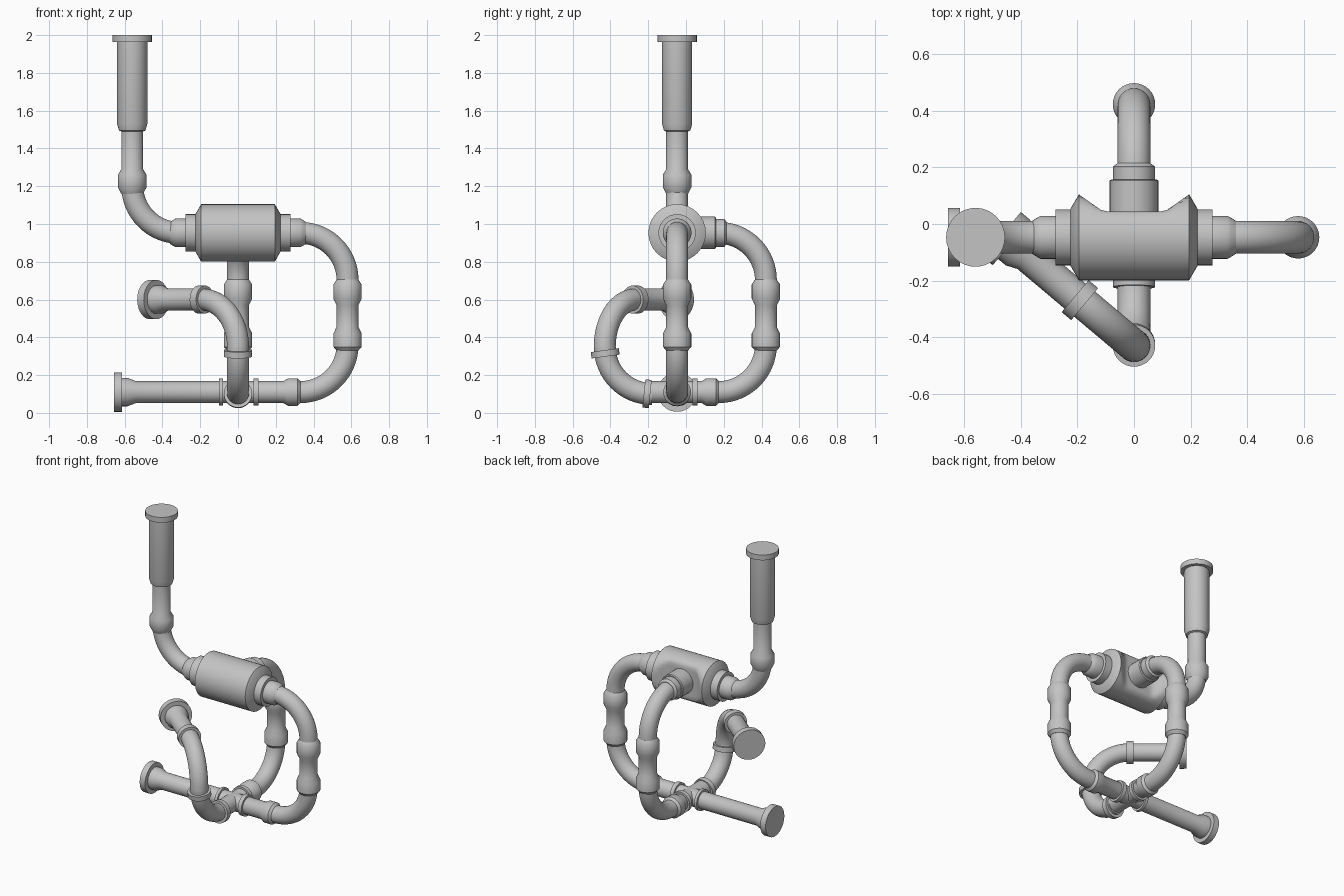
import bpy, bmesh, math
from mathutils import Vector, Matrix

if "Cube" in bpy.data.objects:
    bpy.data.objects.remove(bpy.data.objects["Cube"])

SEG = 32
YC = -0.047            # depth of the main axis
ZV, ZB = 0.953, 0.11   # heights of valve axis and bottom pipe axis
R = 0.058              # pipe radius
X, Y, Z = Vector((1, 0, 0)), Vector((0, 1, 0)), Vector((0, 0, 1))

grey = bpy.data.materials.new("pipe_grey")
grey.diffuse_color = (0.55, 0.55, 0.55, 1)
grey.use_nodes = True
grey.node_tree.nodes["Principled BSDF"].inputs["Base Color"].default_value = grey.diffuse_color


def sweep(name, stations):
    """Skin circles given as (centre, tangent, radius), with closed ends."""
    bm = bmesh.new()
    t0 = stations[0][1].normalized()
    side = t0.orthogonal().normalized()
    rings = []
    for c, t, r in stations:
        t = t.normalized()
        side = t0.rotation_difference(t) @ side
        t0 = t
        up = t.cross(side)
        rings.append([bm.verts.new(c + r * (math.cos(a) * side + math.sin(a) * up))
                      for a in (2 * math.pi * i / SEG for i in range(SEG))])
    for a, b in zip(rings, rings[1:]):
        for i in range(SEG):
            j = (i + 1) % SEG
            bm.faces.new((a[i], a[j], b[j], b[i]))
    bm.faces.new(rings[0][::-1])
    bm.faces.new(rings[-1])
    bmesh.ops.recalc_face_normals(bm, faces=bm.faces)
    me = bpy.data.meshes.new(name)
    bm.to_mesh(me)
    bm.free()
    me.materials.append(grey)
    ob = bpy.data.objects.new(name, me)
    bpy.context.collection.objects.link(ob)
    bpy.ops.object.select_all(action='DESELECT')
    ob.select_set(True)
    bpy.context.view_layer.objects.active = ob
    bpy.ops.object.shade_smooth_by_angle(angle=math.radians(35))
    return ob


def lathe(name, origin, axis, profile):
    """Turned part: profile holds (distance along axis, radius)."""
    return sweep(name, [(origin + axis * d, axis, r) for d, r in profile])


def arc(start, d0, d1, r, ang):
    """Point and tangent after turning by ang from d0 toward d1."""
    return (start + r * (math.sin(ang) * d0 + (1 - math.cos(ang)) * d1),
            math.cos(ang) * d0 + math.sin(ang) * d1)


def bend(name, start, d0, d1, r=0.25, n=16, pr=R):
    return sweep(name, [(*arc(start, d0, d1, r, math.pi / 2 * i / n), pr)
                        for i in range(n + 1)])


def ring(name, centre, axis, r=0.072, half=0.014):
    return lathe(name, centre, axis, [(-half, r), (half, r)])


base = Vector((0, YC, ZB))
valve = Vector((0, YC, ZV))

# valve body, with its back flattened into a notch around the rear outlet
prof = [(-0.225, 0.10), (-0.195, 0.152)]
prof += [(-0.195 + 0.39 * i / 20, 0.152) for i in range(1, 21)] + [(0.225, 0.10)]
body = lathe("valve_body", valve, X, prof)
for v in body.data.vertices:
    if abs(v.co.x) < 0.196:
        v.co.y = min(v.co.y, YC + 0.092 + max(0, abs(v.co.x) - 0.11) * 0.7)

# valve side hubs
for s, tag in ((1, "right"), (-1, "left")):
    lathe("valve_hub_" + tag, valve, X * s,
          [(0.20, 0.099), (0.277, 0.099), (0.277, 0.076), (0.33, 0.076), (0.345, 0.068), (0.36, R)])
lathe("valve_hub_back", valve, Y,
      [(0.04, 0.086), (0.20, 0.086), (0.205, 0.08), (0.205, 0.074), (0.25, 0.074), (0.262, R)])

# two return loops from valve to bottom cross
for d, off, tag in ((X, 0.33, "right"), (Y, 0.22, "back")):
    side = d * (off + 0.25)
    bend("upper_elbow_" + tag, valve + d * off, d, -Z)
    bend("lower_elbow_" + tag, base + d * off, d, Z)
    lathe("riser_" + tag, Vector((0, YC, 0)) + side, Z,
          [(0.33, R), (0.35, 0.075), (0.42, 0.075), (0.455, R), (0.57, R),
           (0.605, 0.075), (0.68, 0.075), (0.705, R)])
    lathe("bottom_pipe_" + tag, base, d,
          [(0, R), (off - 0.09, R), (off - 0.065, 0.073), (off - 0.015, 0.073), (off, R)])
    ring("cross_ring_" + tag, base + d * 0.095, d)

# left outlet along the bottom
ring("cross_ring_left", base - X * 0.09, X, 0.072, 0.01)
lathe("left_outlet_pipe", base, -X,
      [(0, R), (0.54, R), (0.585, 0.075), (0.62, 0.075)])
lathe("left_outlet_flange", base, -X, [(0.615, 0.104), (0.657, 0.104)])

# tall inlet column and its elbow into the valve
col = Vector((-0.56, YC, 0))
bend("inlet_elbow", valve - X * 0.31, -X, Z)
lathe("inlet_column", col, Z,
      [(1.16, R), (1.195, 0.076), (1.26, 0.076), (1.29, R), (1.49, R), (1.495, 0.07),
       (1.53, 0.08), (1.97, 0.08)])
lathe("inlet_flange", col, Z, [(1.963, 0.104), (2.0, 0.104)])

# front branch: rises, then turns diagonally back to the left
front = Vector((0, -0.18, ZB - 0.01))
lathe("front_stub", base, -Y, [(0, R), (0.14, R)])
bend("front_lower_elbow", front, -Y, Z)
for a, tag in ((6, "low"), (82, "high")):
    p, t = arc(front, -Y, Z, 0.25, math.radians(a))
    ring("front_ring_" + tag, p, t, 0.075, 0.017)
diag = Vector((-0.455, 0.383, 0)).normalized()
top = front + Vector((0, -0.25, 0.25))
bend("front_upper_elbow", top, Z, diag)
end = top + diag * 0.25 + Z * 0.25
ring("diagonal_ring", end, diag, 0.074, 0.022)
lathe("diagonal_pipe", end, diag, [(0, R), (0.24, R), (0.28, 0.075), (0.34, 0.075)])
lathe("diagonal_flange", end, diag, [(0.315, 0.104), (0.36, 0.104)])
